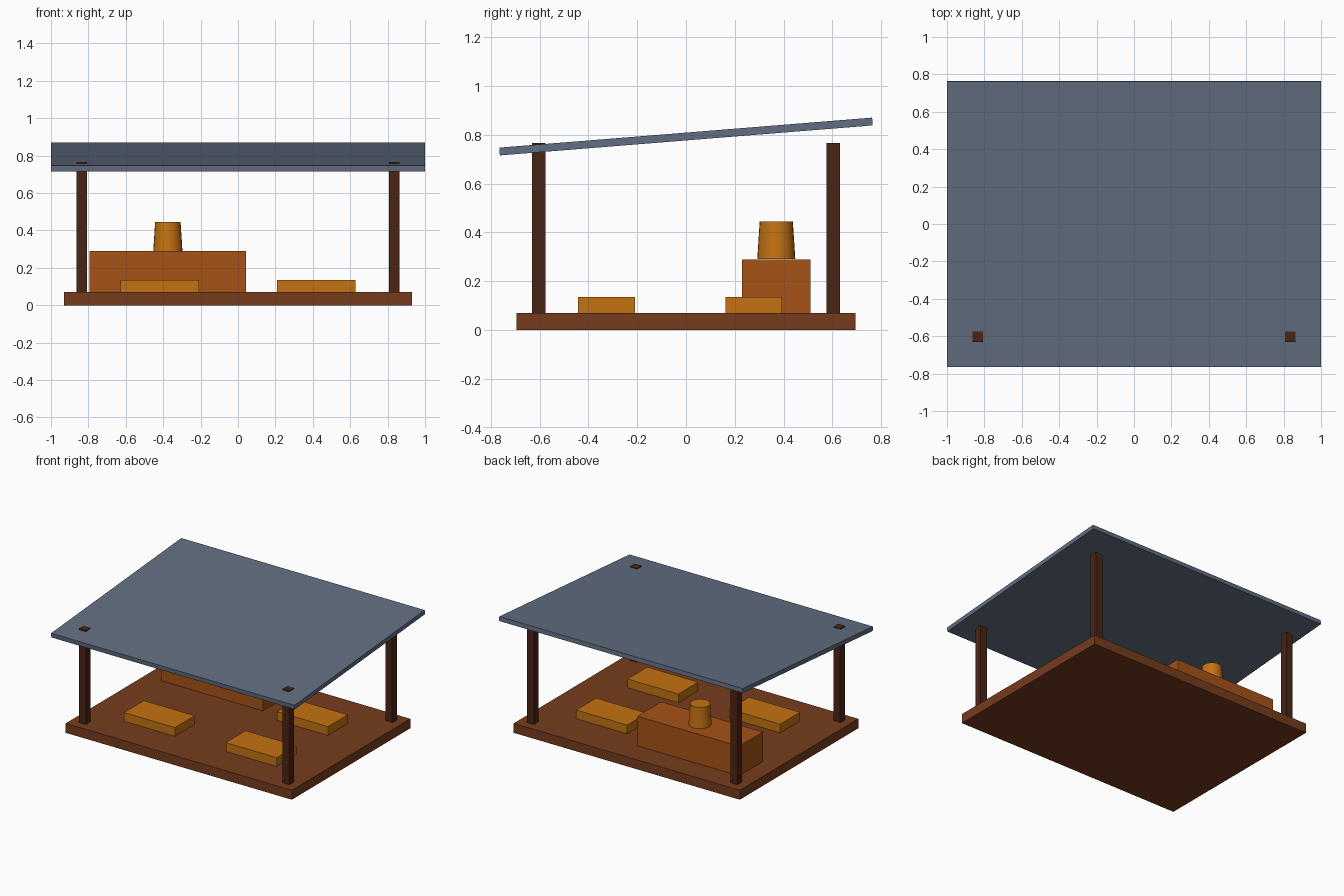
import bpy
import math

if "Cube" in bpy.data.objects:
    bpy.data.objects.remove(bpy.data.objects["Cube"])


def material(name, r, g, b):
    m = bpy.data.materials.new(name)
    m.diffuse_color = (r, g, b, 1)
    m.use_nodes = True
    m.node_tree.nodes["Principled BSDF"].inputs["Base Color"].default_value = m.diffuse_color
    return m


floor_wood = material("floor_wood", 0.18, 0.045, 0.012)
post_wood = material("post_wood", 0.07, 0.017, 0.007)
counter_wood = material("counter_wood", 0.38, 0.085, 0.008)
gold = material("gold", 0.55, 0.17, 0.006)
slate = material("slate", 0.12, 0.155, 0.22)


def box(name, x, y, z, sx, sy, sz, mat, tilt=0):
    """Box centred on x, y, z with full sizes sx, sy, sz."""
    bpy.ops.mesh.primitive_cube_add(size=1, location=(x, y, z), rotation=(tilt, 0, 0))
    ob = bpy.context.object
    ob.name = name
    ob.scale = (sx, sy, sz)
    bpy.ops.object.transform_apply(location=False, rotation=False, scale=True)
    ob.data.materials.append(mat)
    return ob


# Floor deck
box("floor", 0, 0, 0.035, 1.858, 1.39, 0.07, floor_wood)

# Corner posts; the front pair pokes through the sloping roof
for sx, side in ((-1, "left"), (1, "right")):
    for sy, end in ((-1, "front"), (1, "back")):
        box(f"{end}_{side}_post", sx * 0.836, sy * 0.604, 0.4185,
            0.056, 0.056, 0.697, post_wood)

# Lean-to roof, rising towards the back
box("roof", 0, 0, 0.793, 2.0, 1.533, 0.032, slate, tilt=math.radians(4.6))

# Counter at the back left
box("counter", -0.375, 0.37, 0.18, 0.836, 0.28, 0.22, counter_wood)

# Tapered vessel on the counter
bpy.ops.mesh.primitive_cone_add(vertices=24, radius1=0.078, radius2=0.068,
                                depth=0.153, location=(-0.375, 0.37, 0.3675))
vessel = bpy.context.object
vessel.name = "vessel"
vessel.data.materials.append(gold)
bpy.ops.object.shade_smooth_by_angle()

# Three low floor mats
for i, (x, y) in enumerate(((-0.418, -0.326), (0.418, -0.326), (0.418, 0.277))):
    box(f"floor_cushion_{i + 1}", x, y, 0.1025, 0.418, 0.232, 0.065, gold)
